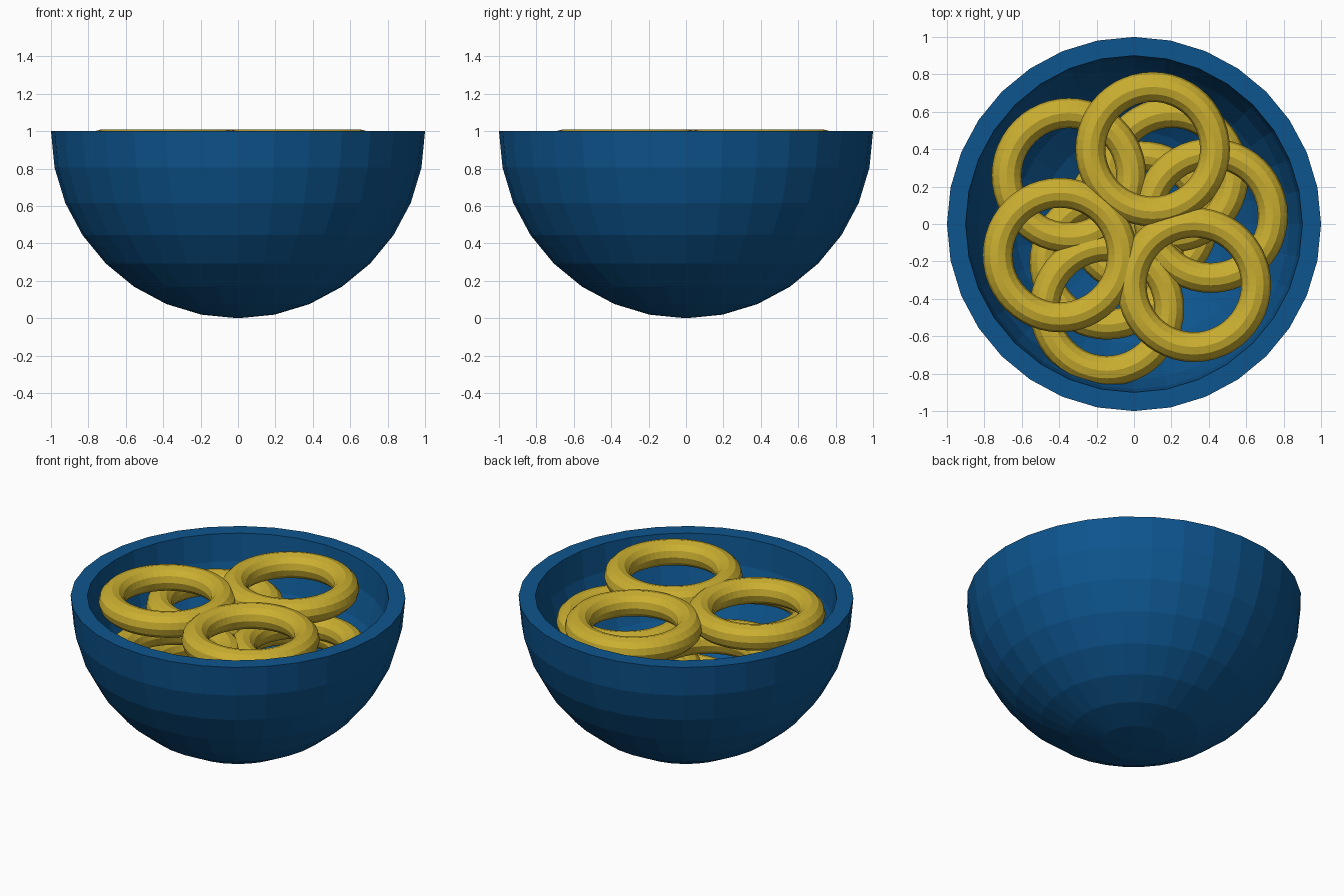
import bpy, bmesh, math

if "Cube" in bpy.data.objects:
    bpy.data.objects.remove(bpy.data.objects["Cube"])


def material(name, color):
    m = bpy.data.materials.new(name)
    m.diffuse_color = (*color, 1.0)
    m.use_nodes = True
    m.node_tree.nodes["Principled BSDF"].inputs["Base Color"].default_value = m.diffuse_color
    return m


blue = material("deep blue", (0.004, 0.09, 0.27))
yellow = material("golden yellow", (0.60, 0.43, 0.03))

SIDES = 32      # segments around the bowl
BANDS = 8       # bands from base to rim


def lathe(name, profile, sides, mat):
    """Revolve (radius, z) points around z; zero radius becomes a pole."""
    bm = bmesh.new()
    rows = []
    for r, z in profile:
        if r < 1e-5:
            rows.append([bm.verts.new((0, 0, z))] * sides)
        else:
            rows.append([bm.verts.new((r * math.cos(2 * math.pi * i / sides),
                                       r * math.sin(2 * math.pi * i / sides), z))
                         for i in range(sides)])
    for low, high in zip(rows, rows[1:]):
        for i in range(sides):
            j = (i + 1) % sides
            corners = list(dict.fromkeys((low[i], low[j], high[j], high[i])))
            bm.faces.new(corners)
    bmesh.ops.recalc_face_normals(bm, faces=bm.faces)
    mesh = bpy.data.meshes.new(name)
    bm.to_mesh(mesh)
    bm.free()
    obj = bpy.data.objects.new(name, mesh)
    bpy.context.collection.objects.link(obj)
    mesh.materials.append(mat)
    return obj


# bowl: thick hemisphere shell with a flat rim
def arc(radius):
    steps = [math.pi / 2 * k / BANDS for k in range(BANDS + 1)]
    return [(radius * math.sin(a), 1 - radius * math.cos(a)) for a in steps]


lathe("bowl", arc(1.0) + arc(0.9)[::-1], SIDES, blue)

# cereal rings: flat layers, three on top down to one at the bottom
layers = {
    0.93: [(0.10, 0.40), (-0.396, -0.166), (0.32, -0.325)],
    0.75: [(-0.348, 0.26), (0.41, 0.045), (-0.145, -0.452)],
    0.57: [(-0.145, -0.205), (0.20, 0.262)],
    0.39: [(0.04, 0.03)],
}
count = 0
for z, centres in layers.items():
    for x, y in centres:
        count += 1
        bpy.ops.mesh.primitive_torus_add(
            major_radius=0.333, minor_radius=0.08,
            major_segments=48, minor_segments=12, location=(x, y, z))
        ring = bpy.context.object
        ring.name = f"cereal_ring_{count}"
        ring.data.materials.append(yellow)
        for p in ring.data.polygons:
            p.use_smooth = False
